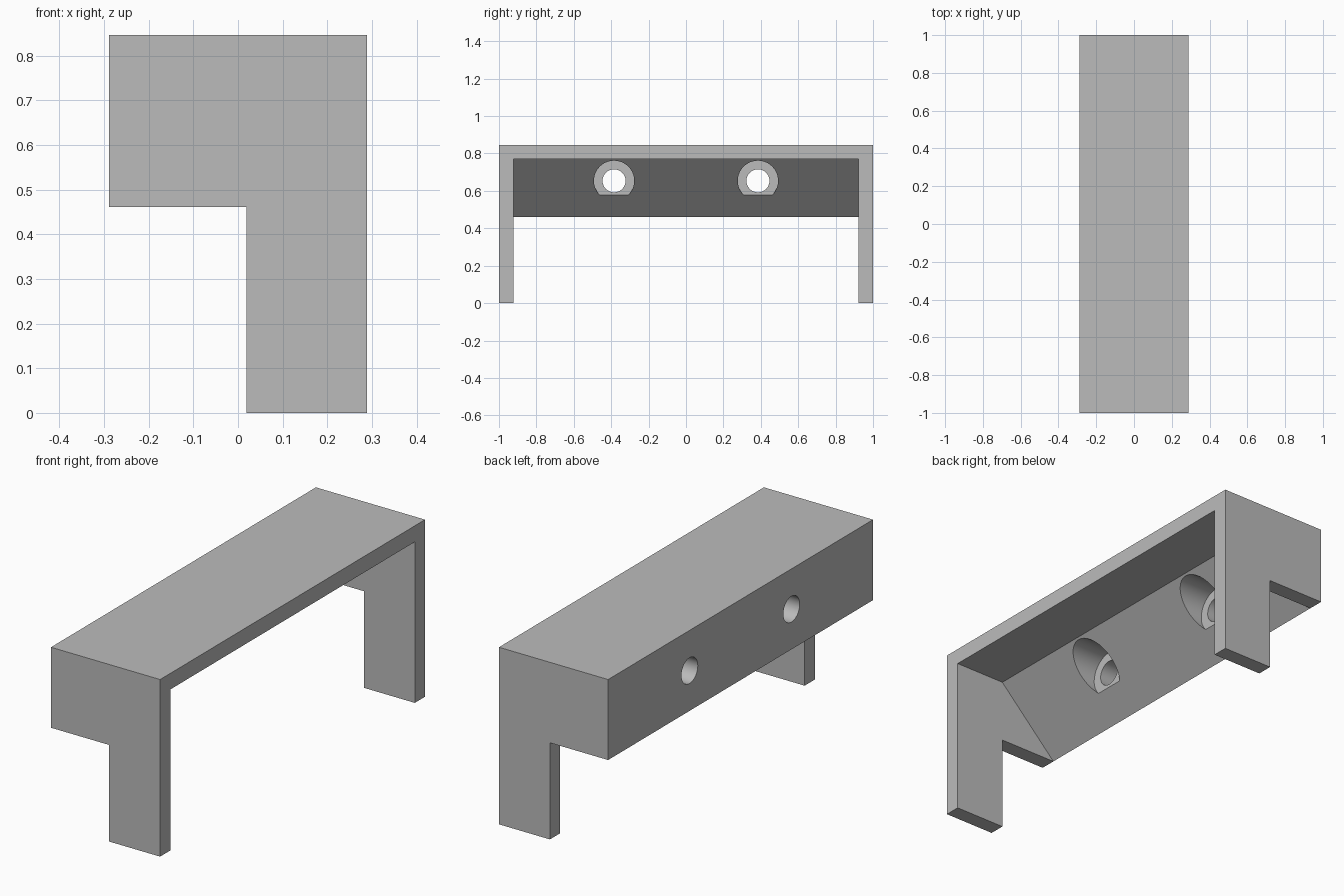
import bpy, bmesh
from math import pi
from mathutils import Matrix

if "Cube" in bpy.data.objects:
    bpy.data.objects.remove(bpy.data.objects["Cube"], do_unlink=True)

U = 1 / 65            # one design unit
X0, X1 = -18.75 * U, 18.75 * U
WALL, TOP, EAVE = 5 * U, 55 * U, 30 * U
LEG_X = X0 + 20 * U   # rear edge of the legs

grey = bpy.data.materials.new("plain grey")
grey.use_nodes = True
grey.diffuse_color = (0.5, 0.5, 0.5, 1)
grey.node_tree.nodes["Principled BSDF"].inputs["Base Color"].default_value = (0.5, 0.5, 0.5, 1)


def finish(bm, name):
    bmesh.ops.recalc_face_normals(bm, faces=bm.faces[:])
    mesh = bpy.data.meshes.new(name)
    bm.to_mesh(mesh)
    bm.free()
    mesh.materials.append(grey)
    obj = bpy.data.objects.new(name, mesh)
    bpy.context.collection.objects.link(obj)
    return obj


def extrude_profile(name, profile, y0, y1):
    """Solid with an x-z outline, running from y0 to y1."""
    bm = bmesh.new()
    face = bm.faces.new([bm.verts.new((x, y0, z)) for x, z in profile])
    grown = bmesh.ops.extrude_face_region(bm, geom=[face])["geom"]
    verts = [v for v in grown if isinstance(v, bmesh.types.BMVert)]
    bmesh.ops.translate(bm, verts=verts, vec=(0, y1 - y0, 0))
    return finish(bm, name)


def bore(name, y, radius, x0, x1):
    """Hidden cylinder along x, used to cut the screw holes."""
    bm = bmesh.new()
    place = Matrix.Translation(((x0 + x1) / 2, y, 42.5 * U)) @ Matrix.Rotation(pi / 2, 4, "Y")
    bmesh.ops.create_cone(bm, cap_ends=True, segments=64, radius1=radius,
                          radius2=radius, depth=x1 - x0, matrix=place)
    obj = finish(bm, name)
    obj.hide_render = True
    obj.hide_set(True)
    return obj


def boolean(obj, other, operation):
    mod = obj.modifiers.new(other.name, "BOOLEAN")
    mod.object, mod.operation, mod.solver = other, operation, "EXACT"
    bpy.context.view_layer.objects.active = obj
    bpy.ops.object.modifier_apply(modifier=mod.name)
    bpy.data.objects.remove(other, do_unlink=True)


# Full-length block in the L-shaped outline of the end panels
outline = [(X0, EAVE), (LEG_X, EAVE), (LEG_X, 0), (X1, 0), (X1, TOP), (X0, TOP)]
bracket = extrude_profile("shelf_bracket", outline, -1, 1)

# Hollow between the legs, leaving a top plate and a sloped rear wedge
over = 0.1
hollow = [(X0 - over, EAVE - over), (LEG_X, TOP - WALL), (X1 + over, TOP - WALL),
          (X1 + over, -over), (X0 - over, -over)]
boolean(bracket, extrude_profile("hollow_cutter", hollow, WALL - 1, 1 - WALL), "DIFFERENCE")

# Two screw holes, each with a wide counterbore opening on the slope
for side in (-1, 1):
    y = side * 25 * U
    boolean(bracket, bore("screw_cutter", y, 4 * U, X0 - over, X1 + over), "DIFFERENCE")
    boolean(bracket, bore("counterbore_cutter", y, 7 * U, X0 + 7.5 * U, X1 + over), "DIFFERENCE")

# Smooth bores, sharp flat edges
bpy.ops.object.select_all(action="DESELECT")
bracket.select_set(True)
bpy.context.view_layer.objects.active = bracket
bpy.ops.object.shade_smooth_by_angle(angle=pi / 6)
